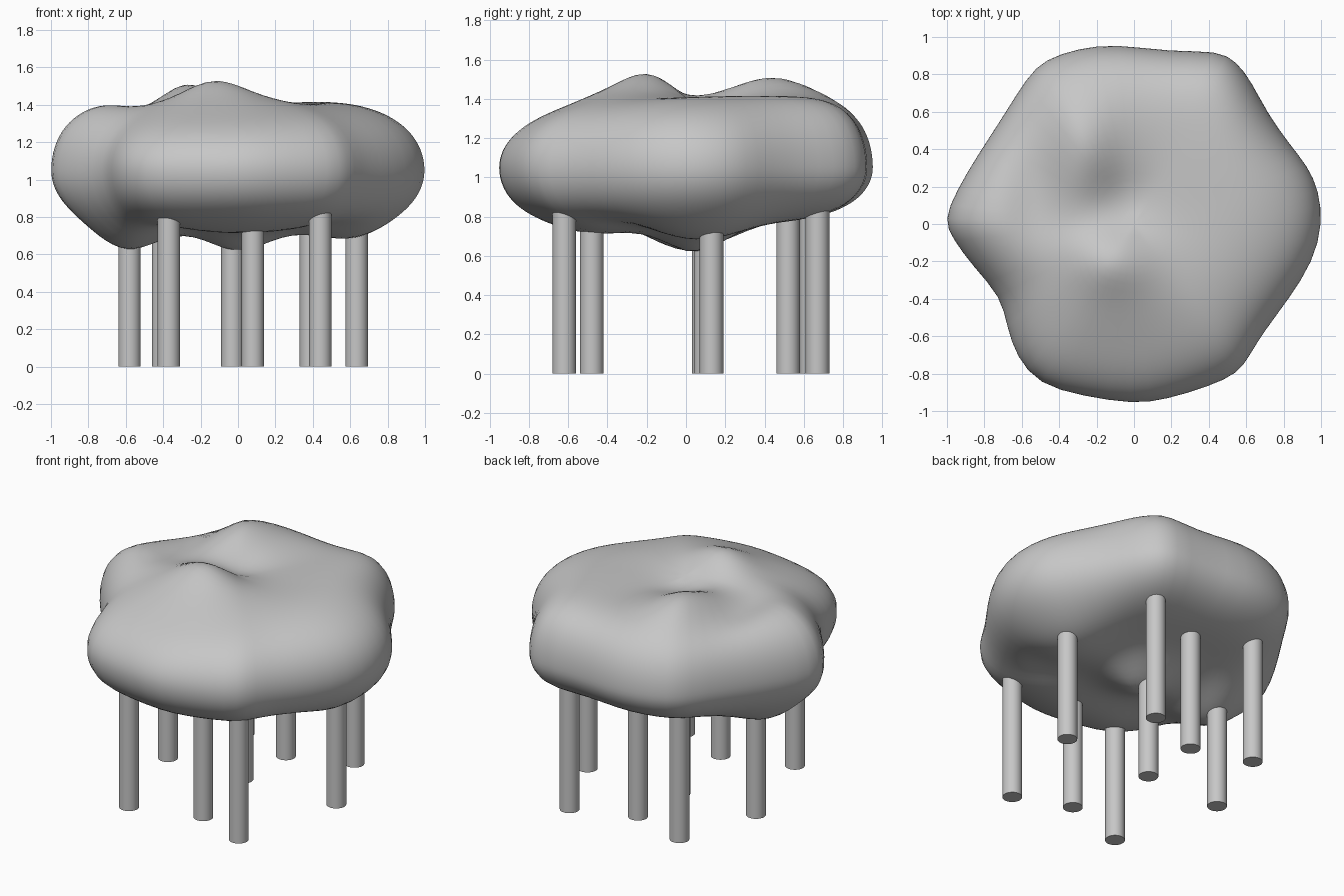
import bpy, bmesh, math

cube = bpy.data.objects.get("Cube")
if cube:
    bpy.data.objects.remove(cube, do_unlink=True)

grey = bpy.data.materials.new("soft grey")
grey.use_nodes = True
grey.diffuse_color = (0.57, 0.57, 0.57, 1)
grey.node_tree.nodes["Principled BSDF"].inputs["Base Color"].default_value = (0.57, 0.57, 0.57, 1)

# Plan outline of the cloud, counter-clockwise
OUTLINE = [(1.01, 0), (.99, .18), (.93, .31), (.83, .43), (.71, .6), (.63, .76), (.55, .87), (.45, .93),
           (.2, .92), (-.1, .965), (-.3, .94), (-.48, .88), (-.57, .79), (-.71, .56), (-.83, .38),
           (-.95, .18), (-1.02, .02), (-.97, -.08), (-.86, -.23), (-.71, -.39), (-.68, -.55),
           (-.63, -.71), (-.51, -.86), (-.28, -.92), (0, -.965), (.17, -.94), (.4, -.87),
           (.56, -.8), (.62, -.7), (.7, -.57), (.83, -.4), (.96, -.2)]
RIM = 1.05
# Bumps: x, y, width x, width y, height
TOP_BUMPS = [(-.12, -.19, .15, .11, .1), (-.1, -.35, .25, .18, .075), (-.27, .44, .14, .22, .12),
             (-.08, .13, .12, .1, -.04), (-.53, .22, .09, .2, -.05), (-.73, 0, .13, .2, .02),
             (.58, .4, .2, .38, .035)]
BOTTOM_BUMPS = [(0, .05, .17, .15, -.15), (-.6, .02, .17, .23, -.16),
                (.6, .06, .2, .25, -.1), (0, -.47, .32, .2, -.06),
                (.5, -.28, .12, .12, .04), (-.38, -.3, .1, .1, .03)]


def bumps(items, x, y):
    return sum(h * math.exp(-((x - a) / w) ** 2 / 2 - ((y - b) / d) ** 2 / 2)
               for a, b, w, d, h in items)


def surface(ox, oy, s, top):
    """Point on the cloud at fraction s from the middle to the outline."""
    x, y = ox * s, oy * s
    r = math.hypot(ox, oy)
    if top:
        fullness = 2.6 + 3.6 * min(1, max(0, (oy - .6 * ox) / r + .3)) + 1.5 * max(0, ox / r)
        limit = 1.39 + .04 * min(1, x * x + y * y) + bumps(TOP_BUMPS, x, y)
    else:
        fullness = 5 + .8 * (abs(ox) - oy) / r
        limit = .77 + bumps(BOTTOM_BUMPS, x, y)
    return x, y, RIM + (limit - RIM) * math.sqrt(max(0, 1 - s ** fullness))


def finish(ob, angle):
    ob.data.materials.append(grey)
    bpy.ops.object.select_all(action='DESELECT')
    ob.select_set(True)
    bpy.context.view_layer.objects.active = ob
    bpy.ops.object.shade_smooth_by_angle(angle=math.radians(angle))


# Cloud: rings from the top middle, over the rim, to the bottom middle
STEPS = 16
bm = bmesh.new()
rings = []
for i in range(1, 2 * STEPS):
    s = math.sin(math.pi / 2 * i / STEPS)
    rings.append([bm.verts.new(surface(x, y, s, i <= STEPS)) for x, y in OUTLINE])
n = len(OUTLINE)
for upper, lower in zip(rings, rings[1:]):
    for j in range(n):
        k = (j + 1) % n
        bm.faces.new((upper[j], lower[j], lower[k], upper[k]))
for ring, top in ((rings[0], True), (rings[-1], False)):
    pole = bm.verts.new(surface(1, 0, 0, top))
    for j in range(n):
        bm.faces.new((pole, ring[j], ring[(j + 1) % n]))
bmesh.ops.recalc_face_normals(bm, faces=bm.faces)
mesh = bpy.data.meshes.new("cloud")
bm.to_mesh(mesh)
bm.free()
cloud = bpy.data.objects.new("cloud", mesh)
bpy.context.collection.objects.link(cloud)
finish(cloud, 180)
sub = cloud.modifiers.new("Rounding", 'SUBSURF')
sub.levels = sub.render_levels = 1

# Rain posts: three loose rows of three, running up into the cloud
POSTS = [(-.37, -.62), (.08, -.48), (.44, -.62), (-.58, .09), (-.03, .1), (.635, .13),
         (-.4, .64), (-.01, .52), (.39, .67)]
for i, (x, y) in enumerate(POSTS):
    bpy.ops.mesh.primitive_cylinder_add(vertices=32, radius=.06, depth=1, location=(x, y, .5))
    post = bpy.context.object
    post.name = f"rain_post_{i + 1}"
    finish(post, 30)
